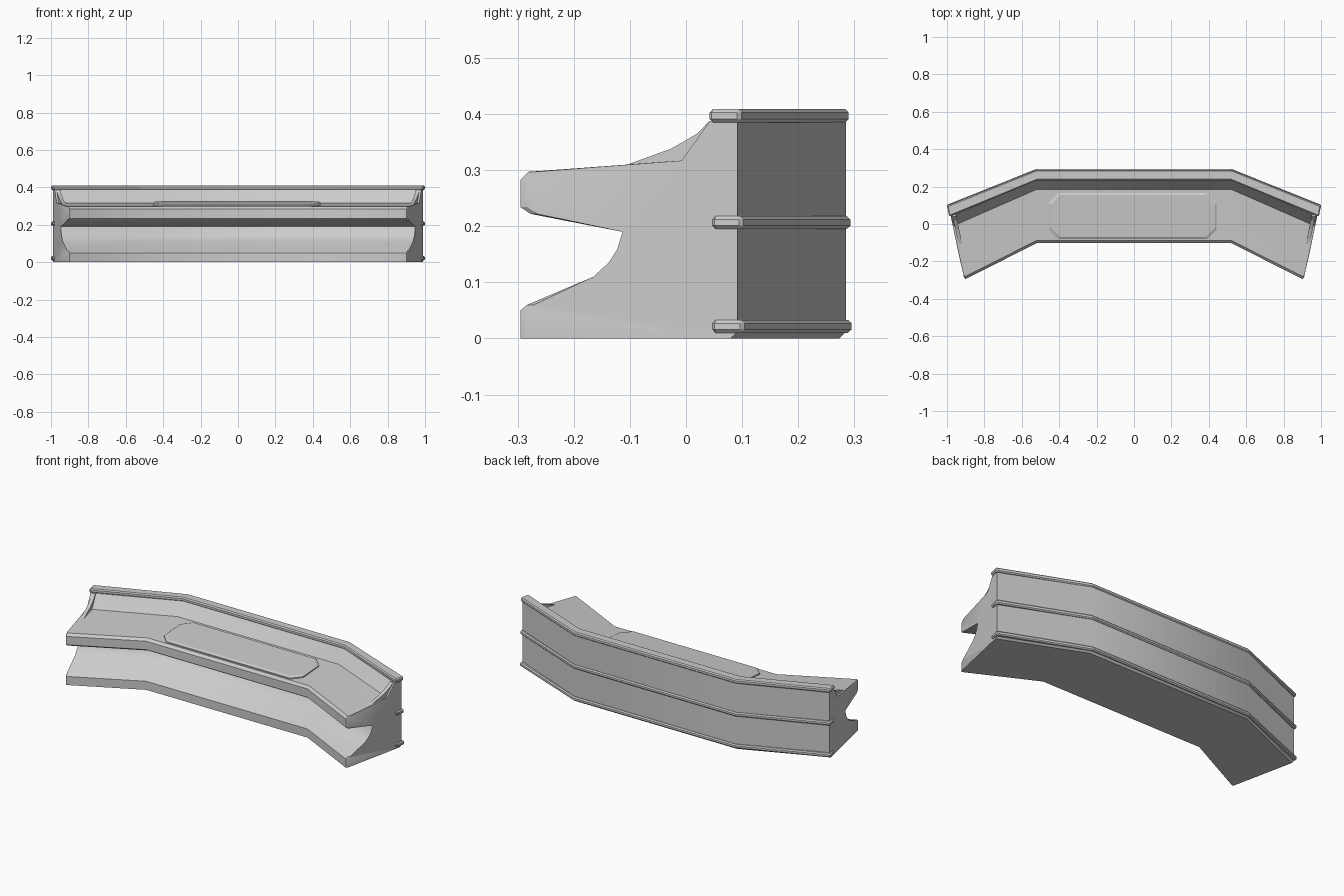
import bpy, bmesh

if "Cube" in bpy.data.objects:
    bpy.data.objects.remove(bpy.data.objects["Cube"])

BEND_X, DROP = 0.52, -0.193   # where the wings start, how far they sweep forward


def place(y, z, s, off=0.0, pull=0.0):
    """Map a centre-section point to the right wing (s=0 at bend, s=1 at end)."""
    end_x = 0.91 + 0.08 * (y + 0.10) / 0.385
    nose = pull if y < -0.07 else 0.0
    return (BEND_X + (end_x - BEND_X) * s + off, y + DROP * s + nose, z)


def mesh_object(name, rings, smooth=None):
    bm = bmesh.new()
    vs = [[bm.verts.new(p) for p in r] for r in rings]
    n = len(vs[0])
    for a, b in zip(vs, vs[1:]):
        for i in range(n):
            j = (i + 1) % n
            bm.faces.new((a[i], a[j], b[j], b[i]))
    bm.faces.new(vs[0])
    bm.faces.new(vs[-1])
    bmesh.ops.recalc_face_normals(bm, faces=bm.faces)
    me = bpy.data.meshes.new(name)
    bm.to_mesh(me)
    bm.free()
    ob = bpy.data.objects.new(name, me)
    bpy.context.collection.objects.link(ob)
    if smooth:
        bpy.context.view_layer.objects.active = ob
        ob.select_set(True)
        bpy.ops.object.shade_smooth_by_angle(angle=smooth)
        ob.select_set(False)
    return ob


def sweep(name, profile, stations, smooth=None):
    """Sweep a section across the centre and both mirrored wings."""
    right = [[place(y, z, *st) for y, z in profile] for st in stations]
    left = [[(-x, y, z) for x, y, z in r] for r in reversed(right)]
    return mesh_object(name, left + right, smooth)


def bevel(ob, width):
    m = ob.modifiers.new("bevel", 'BEVEL')
    m.width = width
    m.segments = 1
    m.limit_method = 'ANGLE'


# Counter body: foot, undercut, desk lip, desk top, back wall
body = [(-0.102, 0), (-0.102, 0.05), (-0.09, 0.06), (0.028, 0.11), (0.055, 0.135),
        (0.07, 0.158), (0.08, 0.19), (-0.084, 0.222), (-0.102, 0.234),
        (-0.102, 0.283), (-0.088, 0.297), (0.185, 0.317), (0.236, 0.388),
        (0.285, 0.388), (0.285, 0.012), (0.273, 0)]
sweep("counter_body", body, [(0,), (1, -0.008), (1, 0, 0.012)], 0.5)

# Trim rails on the back wall
for name, z0, z1, y0, y1 in [("top_rail", 0.385, 0.409, 0.233, 0.290),
                             ("middle_rail", 0.195, 0.218, 0.238, 0.293),
                             ("bottom_rail", 0.010, 0.033, 0.238, 0.295)]:
    rail = sweep(name, [(y0, z0), (y1, z0), (y1, z1), (y0, z1)], [(0,), (1, 0.009)])
    bevel(rail, 0.006)

# Curved end webs between desk top and back wall
web = [(0.073, 0.304), (0.108, 0.317), (0.166, 0.338), (0.213, 0.365),
       (0.234, 0.387), (0.25, 0.387), (0.25, 0.304)]
for side, name in ((1, "right_end_web"), (-1, "left_end_web")):
    rings = [[(side * x, y, z) for x, y, z in (place(a, b, 1, o) for a, b in web)]
             for o in (-0.03, -0.01)]
    mesh_object(name, rings)

# Raised panel with cut corners on the desk top
x0, x1, y0, y1, c = -0.455, 0.442, -0.08, 0.165, 0.05


def panel_ring(inset, lift):
    a, b, d, e = x0 + inset, x1 - inset, y0 + inset, y1 - inset
    pts = [(a + c, d), (b - c, d), (b, d + c), (b, e - c),
           (b - c, e), (a + c, e), (a, e - c), (a, d + c)]
    return [(x, y, 0.297 + 0.0733 * (y + 0.088) + lift) for x, y in pts]


mesh_object("desk_panel", [panel_ring(0, -0.005), panel_ring(0, 0.006), panel_ring(0.01, 0.012)])
